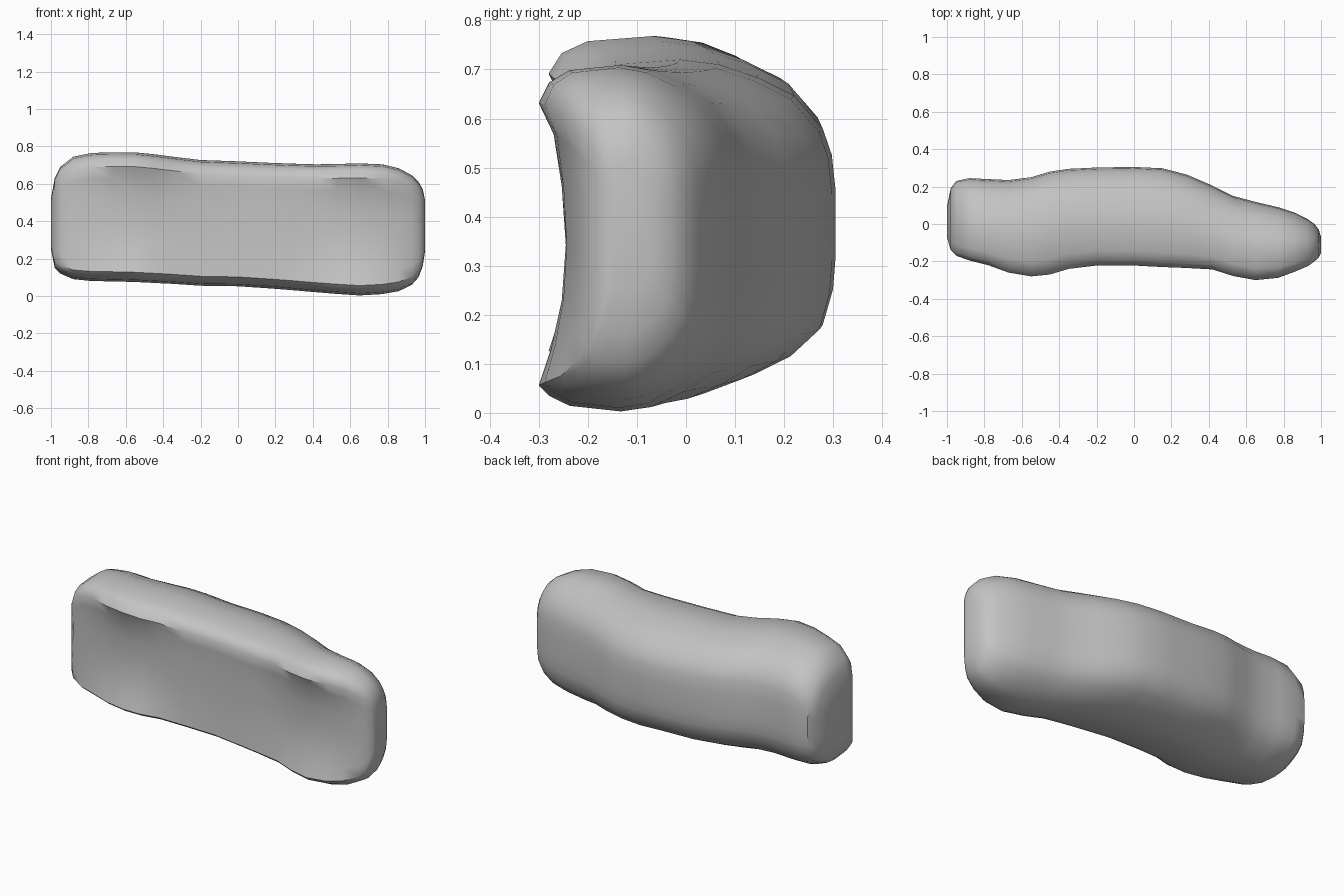
import bpy
import bmesh
import math

# One flat colour
grey = bpy.data.materials.new("plain_grey")
grey.diffuse_color = (0.55, 0.55, 0.55, 1)

# Stations along the length: x, front y, back y, bottom z, top z, front hollow depth
stations = [
    (-1.00, -0.07, 0.09, 0.25, 0.52, 0.00),
    (-0.98, -0.14, 0.19, 0.15, 0.63, 0.00),
    (-0.95, -0.17, 0.23, 0.12, 0.69, 0.00),
    (-0.88, -0.195, 0.245, 0.09, 0.745, 0.01),
    (-0.78, -0.22, 0.24, 0.08, 0.765, 0.025),
    (-0.67, -0.26, 0.235, 0.078, 0.768, 0.045),
    (-0.55, -0.28, 0.25, 0.075, 0.768, 0.055),
    (-0.45, -0.27, 0.28, 0.07, 0.758, 0.05),
    (-0.35, -0.24, 0.295, 0.065, 0.745, 0.025),
    (-0.20, -0.222, 0.302, 0.055, 0.727, 0.01),
    (0.00, -0.222, 0.305, 0.052, 0.72, 0.01),
    (0.15, -0.23, 0.298, 0.042, 0.713, 0.01),
    (0.28, -0.235, 0.265, 0.032, 0.708, 0.012),
    (0.42, -0.243, 0.205, 0.02, 0.704, 0.025),
    (0.53, -0.278, 0.15, 0.011, 0.706, 0.045),
    (0.65, -0.30, 0.118, 0.003, 0.709, 0.055),
    (0.77, -0.288, 0.09, 0.01, 0.704, 0.045),
    (0.86, -0.255, 0.06, 0.026, 0.683, 0.025),
    (0.93, -0.225, 0.025, 0.06, 0.645, 0.01),
    (0.965, -0.20, 0.0, 0.10, 0.61, 0.00),
    (0.988, -0.18, -0.03, 0.16, 0.57, 0.00),
    (1.00, -0.155, -0.07, 0.24, 0.51, 0.00),
]

# Cross-section: depth fraction, height fraction; lips in front, rounded back
section = [
    (0, 0.075), (0.05, 0.045), (0.15, 0.016), (0.40, 0), (0.55, 0.013),
    (0.70, 0.055), (0.84, 0.11), (0.95, 0.19), (0.99, 0.30), (1, 0.40),
    (1, 0.60), (0.985, 0.71), (0.95, 0.79), (0.84, 0.89), (0.70, 0.945),
    (0.55, 0.985), (0.40, 1), (0.15, 0.985), (0.05, 0.95), (0, 0.89),
]
# Hollow front face: hollow fraction, height fraction
hollow = [(0.55, 0.80), (0.85, 0.65), (1, 0.48), (0.85, 0.32), (0.45, 0.18)]

# Loft the body through the stations
bm = bmesh.new()
rings = []
for x, y0, y1, z0, z1, depth in stations:
    pts = [(y0 + u * (y1 - y0), v) for u, v in section]
    pts += [(y0 + h * depth, v) for h, v in hollow]
    rings.append([bm.verts.new((x, y, z0 + v * (z1 - z0))) for y, v in pts])
for a, b in zip(rings, rings[1:]):
    for i in range(len(a)):
        j = (i + 1) % len(a)
        bm.faces.new((a[i], a[j], b[j], b[i]))
bm.faces.new(rings[0])
bm.faces.new(rings[-1])
bmesh.ops.recalc_face_normals(bm, faces=bm.faces)

mesh = bpy.data.meshes.new("curved_body")
bm.to_mesh(mesh)
bm.free()
mesh.materials.append(grey)
body = bpy.data.objects.new("curved_body", mesh)
bpy.context.collection.objects.link(body)

# Smooth shading that keeps the lips crisp
bpy.context.view_layer.objects.active = body
body.select_set(True)
bpy.ops.object.shade_smooth_by_angle(angle=math.radians(40))
